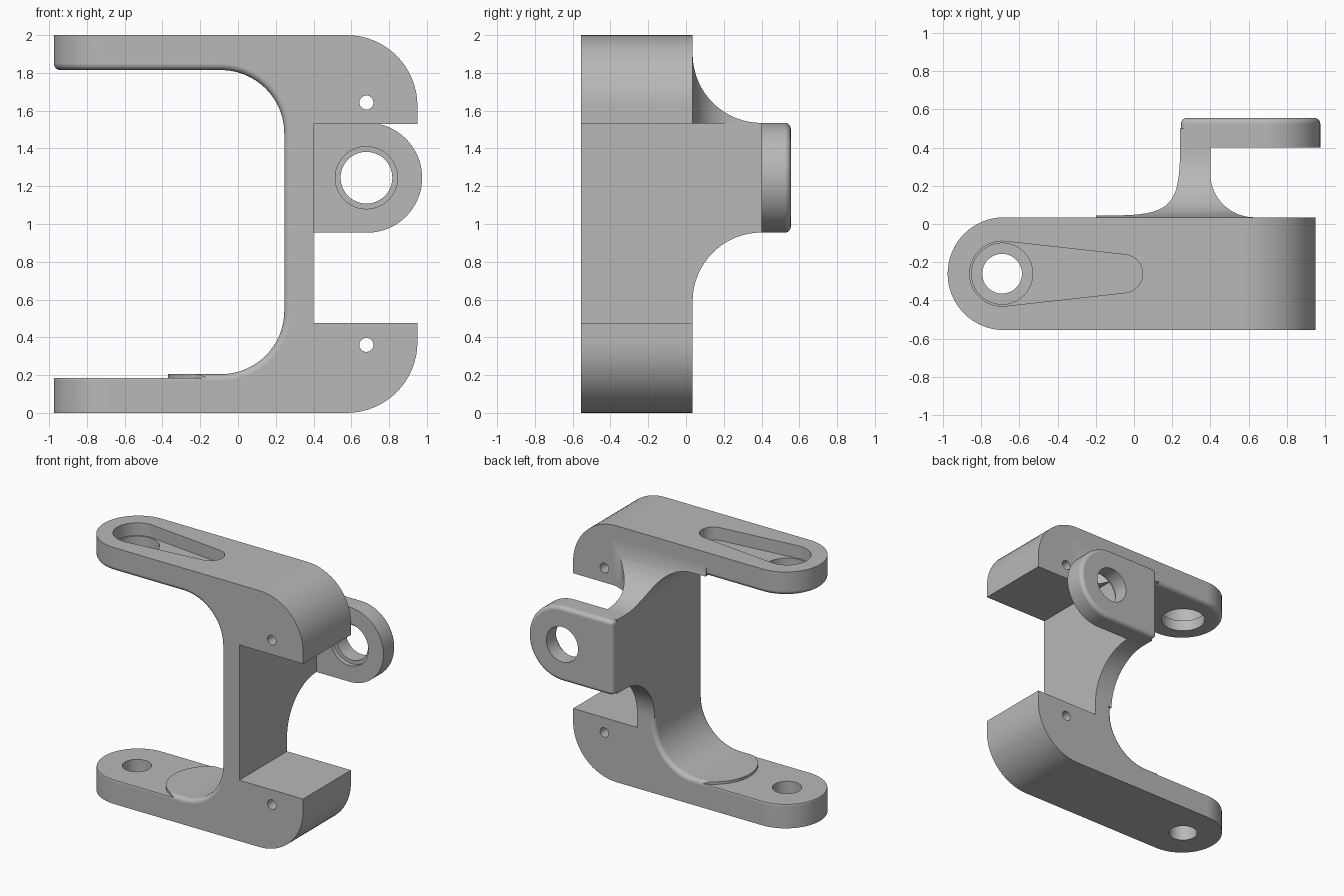
import bpy, bmesh, math

if "Cube" in bpy.data.objects:
    bpy.data.objects.remove(bpy.data.objects["Cube"])

grey = bpy.data.materials.new("plain grey")
grey.use_nodes = True
grey.diffuse_color = (0.48, 0.48, 0.48, 1)
grey.node_tree.nodes["Principled BSDF"].inputs["Base Color"].default_value = (0.48, 0.48, 0.48, 1)


def arc(cx, cy, r, start, end, n=16):
    angles = [math.radians(start + (end - start) * i / n) for i in range(n + 1)]
    return [(cx + r * math.cos(a), cy + r * math.sin(a)) for a in angles]


def circle(cx, cy, r):
    return arc(cx, cy, r, 0, 360, 48)[:-1]


def rect(x0, y0, x1, y1):
    return [(x0, y0), (x1, y0), (x1, y1), (x0, y1)]


def prism(name, points, axis, lo, hi):
    """Extrude a 2D profile along an axis between two levels."""
    place = {"x": lambda a, b, t: (t, a, b),
             "y": lambda a, b, t: (a, t, b),
             "z": lambda a, b, t: (a, b, t)}[axis]
    bm = bmesh.new()
    low = [bm.verts.new(place(a, b, lo)) for a, b in points]
    high = [bm.verts.new(place(a, b, hi)) for a, b in points]
    bm.faces.new(low)
    bm.faces.new(high)
    for i in range(len(points)):
        j = (i + 1) % len(points)
        bm.faces.new((low[i], low[j], high[j], high[i]))
    bmesh.ops.recalc_face_normals(bm, faces=bm.faces)
    mesh = bpy.data.meshes.new(name)
    bm.to_mesh(mesh)
    bm.free()
    mesh.materials.append(grey)
    obj = bpy.data.objects.new(name, mesh)
    bpy.context.collection.objects.link(obj)
    return obj


def combine(target, tool, operation):
    """Apply a boolean and drop the tool object."""
    mod = target.modifiers.new("combine", "BOOLEAN")
    mod.operation, mod.solver, mod.object = operation, "EXACT", tool
    bpy.context.view_layer.objects.active = target
    bpy.ops.object.modifier_apply(modifier=mod.name)
    bpy.data.objects.remove(tool)


def round_edges(obj, radius, rule):
    """Bevel the sharp edges whose midpoint passes the rule."""
    bm = bmesh.new()
    bm.from_mesh(obj.data)
    bmesh.ops.remove_doubles(bm, verts=bm.verts, dist=1e-5)
    edges = [e for e in bm.edges
             if e.calc_face_angle(0) > 0.7 and rule((e.verts[0].co + e.verts[1].co) / 2)]
    bmesh.ops.bevel(bm, geom=edges, offset=radius, segments=5, profile=0.5,
                    affect="EDGES", clamp_overlap=False)
    bm.to_mesh(obj.data)
    bm.free()


def cavity(grow=0.0):
    """Open throat of the C shape."""
    r = 0.335 + grow
    return ([(-1.2, 1.48 + r)] + arc(-0.09, 1.48, r, 90, 0)
            + arc(-0.09, 0.54, r, 0, -90) + [(-1.2, 0.54 - r)])


# C-shaped body with rounded arm ends
outer = ([(-1.2, 0)] + arc(0.575, 0.375, 0.375, -90, 0)
         + [(0.95, 0.475), (0.4, 0.475), (0.4, 1.53), (0.95, 1.53)]
         + arc(0.575, 1.625, 0.375, 0, 90) + [(-1.2, 2)])
body = prism("bracket", outer + cavity(), "y", -0.8, 0.8)
outline = arc(-0.68, -0.26, 0.295, 90, 270, 32) + [(1.2, -0.555), (1.2, 0.035)]
combine(body, prism("arm_outline", outline, "z", -0.1, 2.1), "INTERSECT")
round_edges(body, 0.035, lambda p: p.x < 0.26 and 0.19 < p.z < 1.83)

# Flared web joining the body to the rear lug
flare = ([(-0.2, -0.3), (-0.2, 0.5), (0.399, 0.5)]
         + arc(0.629, 0.265, 0.23, 180, 270) + [(0.629, -0.3)])
web = prism("web", flare, "z", 0.4, 1.98)
side = ([(-0.4, 0.59)] + arc(0.4, 0.59, 0.365, 180, 90) + [(0.6, 0.955), (0.6, 1.535)]
        + arc(0.4, 1.9, 0.365, 270, 180) + [(-0.4, 1.9)])
combine(web, prism("web_side", side, "x", -0.5, 1.1), "INTERSECT")
combine(web, prism("throat", cavity(0.0006), "y", -0.9, 0.9), "DIFFERENCE")
combine(web, prism("gap", rect(0.399, 0.3, 1.2, 1.531), "y", -0.9, 0.9), "DIFFERENCE")
combine(body, web, "UNION")

# Rear lug with counterbored hole
lug_shape = [(0.245, 1.536), (0.245, 0.954)] + arc(0.684, 1.245, 0.291, -90, 90, 32)
lug = prism("lug", lug_shape, "y", 0.4, 0.555)
round_edges(lug, 0.032, lambda p: p.y > 0.42)
combine(lug, prism("bore", circle(0.68, 1.245, 0.137), "y", 0.2, 0.8), "DIFFERENCE")
combine(lug, prism("counterbore", circle(0.68, 1.245, 0.165), "y", 0.2, 0.435), "DIFFERENCE")
combine(body, lug, "UNION")

# Lower arm step that leaves the round raised pad
step = ([(-1.2, 0.3), (-0.16, 0.3)] + arc(-0.058, -0.26, 0.312, 109, 251, 28)
        + [(-0.16, -0.8), (-1.2, -0.8)])
combine(body, prism("step", step, "z", 0.185, 0.4), "DIFFERENCE")

# Arm holes and the tapered recess in the upper arm
combine(body, prism("lower_hole", circle(-0.69, -0.26, 0.104), "z", -0.2, 0.5), "DIFFERENCE")
combine(body, prism("upper_hole", circle(-0.69, -0.26, 0.16), "z", 1.5, 2.2), "DIFFERENCE")
lean = math.degrees(math.acos(0.07 / 0.635))
slot = (arc(-0.69, -0.26, 0.17, lean, 360 - lean, 32)
        + arc(-0.055, -0.26, 0.1, -lean, lean, 20))
combine(body, prism("recess", slot, "z", 1.9, 2.2), "DIFFERENCE")

# Small pin holes through the two blocks
for z in (0.36, 1.643):
    combine(body, prism("pin_hole", circle(0.68, z, 0.037), "y", -0.8, 0.3), "DIFFERENCE")

# Smooth shading with crisp edges
bpy.ops.object.select_all(action="DESELECT")
body.select_set(True)
bpy.context.view_layer.objects.active = body
bpy.ops.object.shade_smooth_by_angle(angle=math.radians(30))
normals = body.modifiers.new("even normals", "WEIGHTED_NORMAL")
normals.keep_sharp = True
